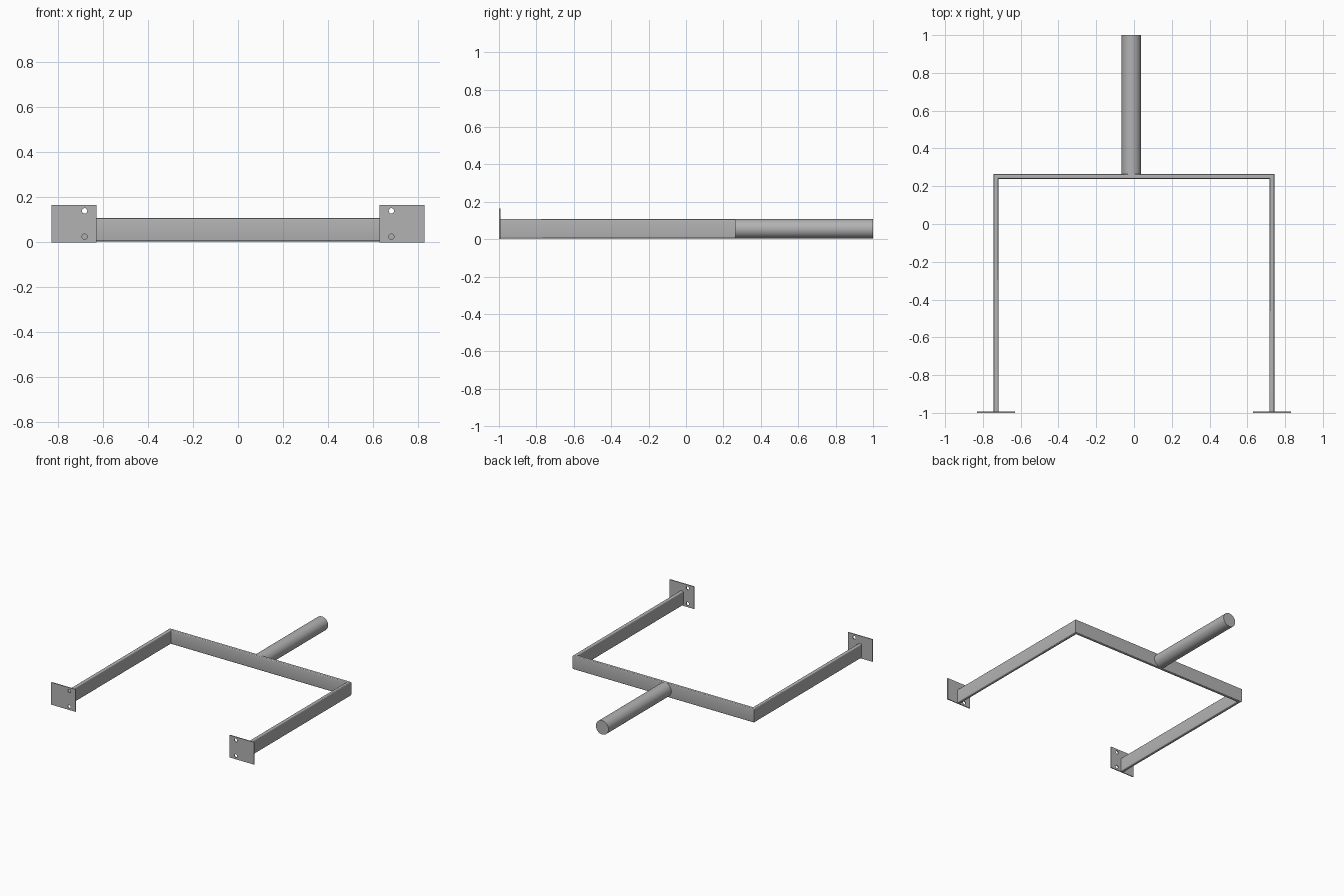
import bpy, bmesh
from math import sin, cos, pi, radians
from mathutils import Vector, Matrix

if "Cube" in bpy.data.objects:
    bpy.data.objects.remove(bpy.data.objects["Cube"], do_unlink=True)

steel = bpy.data.materials.new("grey steel")
steel.use_nodes = True
steel.diffuse_color = (0.45, 0.45, 0.45, 1)
steel.node_tree.nodes["Principled BSDF"].inputs["Base Color"].default_value = steel.diffuse_color


def activate(obj):
    bpy.ops.object.select_all(action="DESELECT")
    obj.select_set(True)
    bpy.context.view_layer.objects.active = obj


def finish(obj):
    obj.data.materials.clear()
    obj.data.materials.append(steel)
    activate(obj)
    bpy.ops.object.shade_smooth_by_angle(angle=radians(35))


def add_mesh(name, bm):
    bmesh.ops.recalc_face_normals(bm, faces=bm.faces[:])
    mesh = bpy.data.meshes.new(name)
    bm.to_mesh(mesh)
    bm.free()
    obj = bpy.data.objects.new(name, mesh)
    bpy.context.collection.objects.link(obj)
    return obj


def rounded_rect(half_w, half_h, r, steps=4):
    """Cross-section points of a rectangle with rounded corners."""
    pts = []
    for k, (sx, sy) in enumerate([(1, 1), (-1, 1), (-1, -1), (1, -1)]):
        for i in range(steps + 1):
            a = (k + i / steps) * pi / 2
            pts.append((sx * (half_w - r) + r * cos(a), sy * (half_h - r) + r * sin(a)))
    return pts


# U-shaped frame: flat tube swept along a path with mitred corners
side_x, back_y, front_y, mid_z = 0.73, 0.252, -0.994, 0.056
path = [(-side_x, front_y), (-side_x, back_y), (side_x, back_y), (side_x, front_y)]
offsets = [(-1, 0), (-1, 1), (1, 1), (1, 0)]
profile = rounded_rect(0.0125, 0.0515, 0.007)
bm = bmesh.new()
rings = [[bm.verts.new((px + ox * w, py + oy * w, mid_z + h)) for w, h in profile]
         for (px, py), (ox, oy) in zip(path, offsets)]
n = len(profile)
for a, b in zip(rings, rings[1:]):
    for i in range(n):
        j = (i + 1) % n
        bm.faces.new((a[i], a[j], b[j], b[i]))
bm.faces.new(rings[0])
bm.faces.new(rings[-1])
finish(add_mesh("u_frame", bm))

# Round post behind the frame
start_y, end_y = 0.255, 1.0
bpy.ops.mesh.primitive_cylinder_add(vertices=48, radius=0.0515, depth=end_y - start_y,
                                    location=(-0.0135, (start_y + end_y) / 2, mid_z),
                                    rotation=(pi / 2, 0, 0))
post = bpy.context.object
post.name = "rear_post"
finish(post)

# Drilled mounting plates: filled outline with two holes, mirrored to both sides
outline = [(0.63, 0), (0.83, 0), (0.83, 0.165), (0.63, 0.165)]
holes = [[(0.682 + 0.012 * cos(i * pi / 12), z + 0.012 * sin(i * pi / 12)) for i in range(24)]
         for z in (0.025, 0.14)]
curve = bpy.data.curves.new("mounting_plates", "CURVE")
curve.dimensions = "2D"
curve.fill_mode = "BOTH"
curve.extrude = 0.0035
for loop in [outline] + holes:
    spline = curve.splines.new("POLY")
    spline.points.add(len(loop) - 1)
    for p, (x, z) in zip(spline.points, loop):
        p.co = (x, z, 0, 1)
    spline.use_cyclic_u = True
plates = bpy.data.objects.new("mounting_plates", curve)
bpy.context.collection.objects.link(plates)
activate(plates)
bpy.ops.object.convert(target="MESH")
plates = bpy.context.object
plates.data.transform(Matrix.Translation(Vector((0, -0.9965, 0))) @ Matrix.Rotation(pi / 2, 4, "X"))
bm = bmesh.new()
bm.from_mesh(plates.data)
bmesh.ops.remove_doubles(bm, verts=bm.verts[:], dist=0.0001)
bmesh.ops.recalc_face_normals(bm, faces=bm.faces[:])
bm.to_mesh(plates.data)
bm.free()
finish(plates)
mirror = plates.modifiers.new("Mirror", "MIRROR")
mirror.use_axis[0] = True
